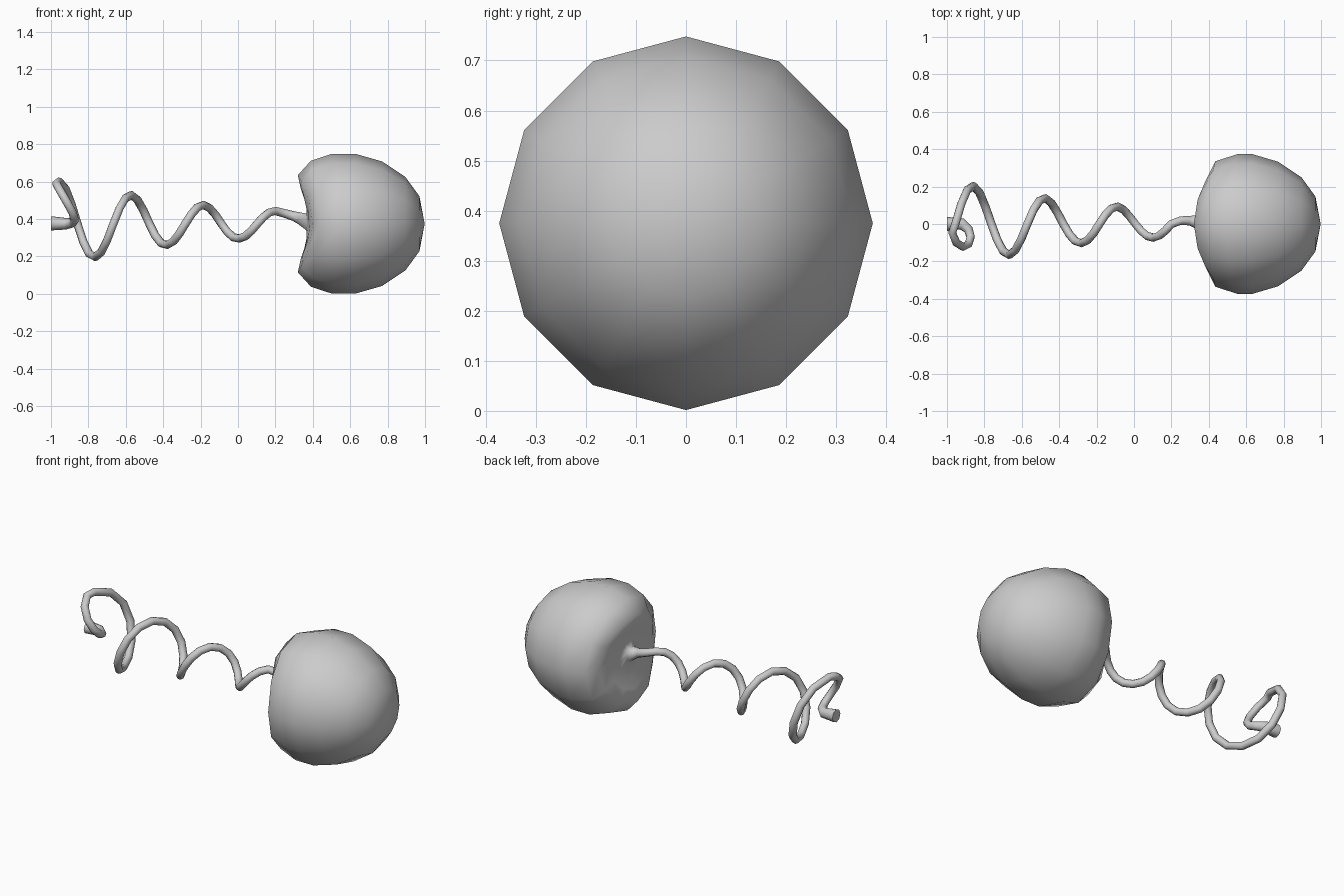
import bpy, bmesh, math

if "Cube" in bpy.data.objects:
    bpy.data.objects.remove(bpy.data.objects["Cube"])

ZC = 0.375   # height of the main axis
SIDES = 12


def smooth(obj):
    for p in obj.data.polygons:
        p.use_smooth = True


# Rounded body: rings around the x axis, (x, radius) on the top/bottom
# and (x, radius) on the sides, so the hollow forms a saddle
rings = [
    (0.970, 0.147, 0.970, 0.147),
    (0.895, 0.250, 0.895, 0.250),
    (0.770, 0.333, 0.770, 0.333),
    (0.630, 0.373, 0.635, 0.373),
    (0.500, 0.373, 0.550, 0.373),
    (0.390, 0.337, 0.435, 0.335),
    (0.320, 0.260, 0.400, 0.260),
    (0.335, 0.190, 0.385, 0.180),
    (0.365, 0.110, 0.375, 0.100),
    (0.365, 0.045, 0.365, 0.045),
    (0.300, 0.026, 0.300, 0.026),
]
bm = bmesh.new()
tip = bm.verts.new((0.998, 0, ZC))
loops = []
for xt, rt, xs, rs in rings:
    loop = []
    for i in range(SIDES):
        a = 2 * math.pi * i / SIDES
        k = math.sin(a) ** 2
        x, r = xs + (xt - xs) * k, rs + (rt - rs) * k
        loop.append(bm.verts.new((x, r * math.cos(a), ZC + r * math.sin(a))))
    loops.append(loop)
for i in range(SIDES):
    j = (i + 1) % SIDES
    bm.faces.new((tip, loops[0][i], loops[0][j]))
    for a, b in zip(loops, loops[1:]):
        bm.faces.new((a[i], b[i], b[j], a[j]))
# Slide the narrow end onto the tail
for v in loops[-1]:
    v.co.y += 0.018
    v.co.z += 0.04
for v in loops[-2]:
    v.co.z += 0.01
bmesh.ops.recalc_face_normals(bm, faces=bm.faces)
mesh = bpy.data.meshes.new("body")
bm.to_mesh(mesh)
bm.free()
body = bpy.data.objects.new("body", mesh)
bpy.context.collection.objects.link(body)
smooth(body)

# Curly tail: a short stub and hook, then a tapering helix into the body
path = [
    (-1.0, 0, 0.377, 0.038), (-0.92, 0, 0.375, 0.031),
    (-0.885, -0.03, 0.38, 0.025), (-0.873, -0.07, 0.395, 0.023),
    (-0.885, -0.108, 0.435, 0.022), (-0.915, -0.122, 0.49, 0.022),
    (-0.95, -0.10, 0.55, 0.022), (-0.972, -0.045, 0.59, 0.022),
]
# Helix radius at each quarter turn
quarter = [0.225, 0.203, 0.178, 0.165, 0.153, 0.138, 0.113,
           0.102, 0.100, 0.093, 0.079, 0.073, 0.068]
STEPS = 3
for n in range(12 * STEPS + 1):
    q, f = divmod(n / STEPS, 1)
    q = int(q)
    r = quarter[q] * (1 - f) + quarter[min(q + 1, 12)] * f
    a = math.pi / 2 * n / STEPS
    x = -0.955 + 1.155 * n / (12 * STEPS)
    path.append((x, r * math.sin(a), ZC + r * math.cos(a), 0.0225))
path += [(0.25, 0.018, 0.43, 0.023), (0.30, 0.018, 0.415, 0.026),
         (0.36, 0.0, 0.39, 0.034)]

curve = bpy.data.curves.new("curly_tail", 'CURVE')
curve.dimensions = '3D'
curve.bevel_depth = 1.0
curve.bevel_resolution = 2
curve.use_fill_caps = True
spline = curve.splines.new('POLY')
spline.points.add(len(path) - 1)
for p, (x, y, z, r) in zip(spline.points, path):
    p.co = (x, y, z, 1)
    p.radius = r
tail = bpy.data.objects.new("curly_tail", curve)
bpy.context.collection.objects.link(tail)
bpy.context.view_layer.objects.active = tail
tail.select_set(True)
bpy.ops.object.convert(target='MESH')
bpy.ops.object.shade_smooth_by_angle(angle=math.radians(60))
